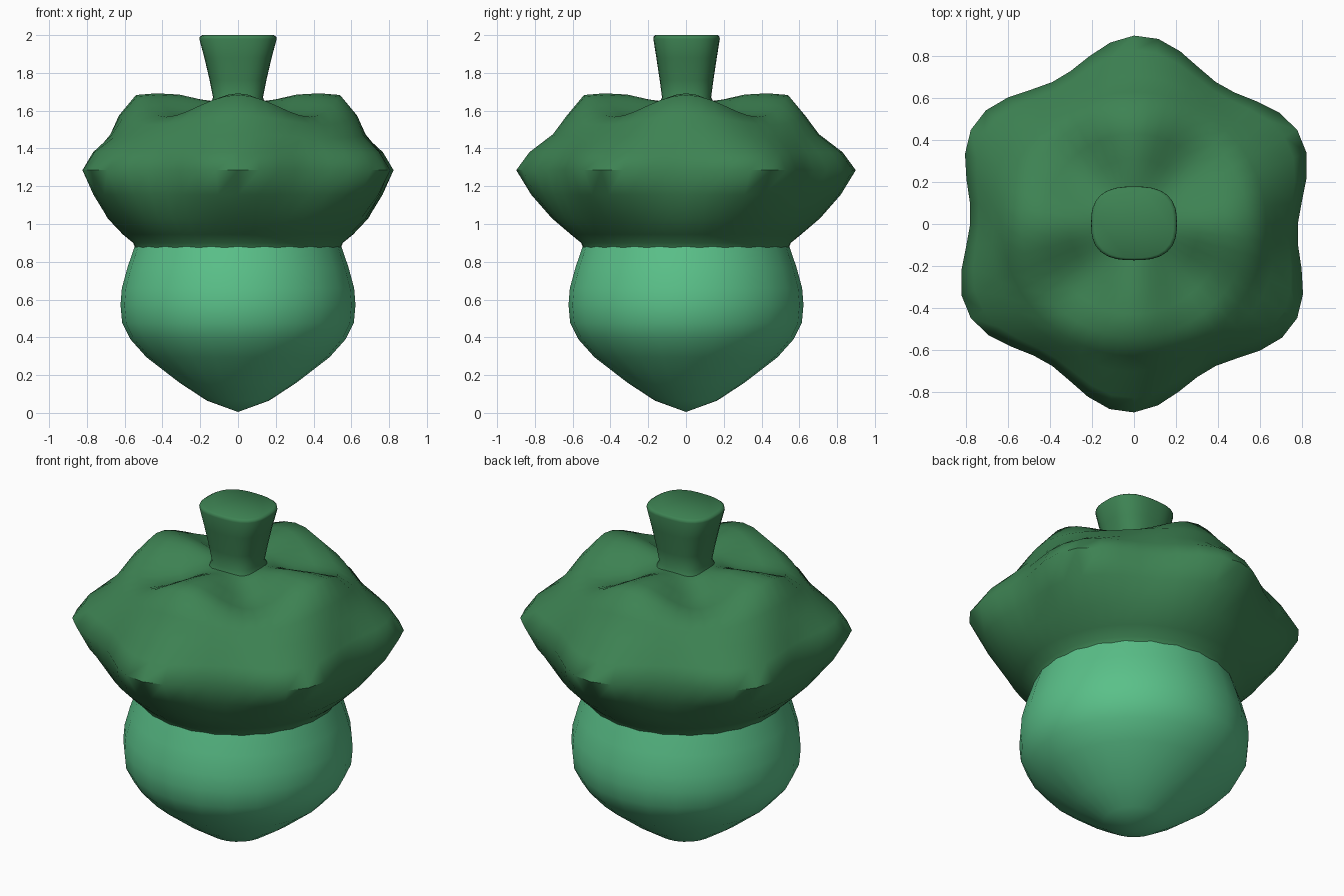
import bpy, bmesh, math
from math import cos, sin, radians

if "Cube" in bpy.data.objects:
    bpy.data.objects.remove(bpy.data.objects["Cube"])


def material(name, rgb):
    m = bpy.data.materials.new(name)
    m.diffuse_color = (*rgb, 1)
    m.use_nodes = True
    m.node_tree.nodes["Principled BSDF"].inputs["Base Color"].default_value = m.diffuse_color
    return m


light_green = material("light green", (0.102, 0.53, 0.25))
dark_green = material("dark green", (0.047, 0.225, 0.086))


def loft(name, rings, point, mat, n=24, start_pole=None, close_end=True, phase=0):
    """Skin a stack of closed rings; point(ring, angle) gives each position."""
    bm = bmesh.new()
    loops = []
    for ring in rings:
        loops.append([bm.verts.new(point(ring, phase + 2 * math.pi * i / n)) for i in range(n)])
    for a, b in zip(loops, loops[1:]):
        for i in range(n):
            j = (i + 1) % n
            bm.faces.new((a[i], a[j], b[j], b[i]))
    if start_pole:
        p = bm.verts.new(start_pole)
        for i in range(n):
            bm.faces.new((p, loops[0][(i + 1) % n], loops[0][i]))
    if close_end:
        bm.faces.new(loops[-1])
    bmesh.ops.recalc_face_normals(bm, faces=bm.faces)
    me = bpy.data.meshes.new(name)
    bm.to_mesh(me)
    bm.free()
    ob = bpy.data.objects.new(name, me)
    bpy.context.collection.objects.link(ob)
    me.materials.append(mat)
    bpy.ops.object.select_all(action='DESELECT')
    ob.select_set(True)
    bpy.context.view_layer.objects.active = ob
    bpy.ops.object.shade_smooth_by_angle(angle=radians(60))
    return ob


# nut: pointed round body (radius, height)
nut = [(0.165, 0.065), (0.31, 0.16), (0.485, 0.295), (0.57, 0.39), (0.613, 0.475),
       (0.622, 0.57), (0.615, 0.66), (0.585, 0.77), (0.548, 0.88), (0.535, 0.92)]
loft("nut", nut, lambda r, a: (r[0] * cos(a), r[0] * sin(a), r[1]),
     light_green, start_pole=(0, 0, 0.005))

# cap: six lobes round the rim, four humps on top
# (radius, height, rim lobe size, hump height)
cap = [(0.50, 0.90, 0, 0), (0.545, 0.875, 0, 0), (0.555, 0.90, 0, 0), (0.61, 0.945, 0, 0),
       (0.70, 1.03, 0.01, 0), (0.785, 1.155, 0.035, 0), (0.84, 1.285, 0.06, 0),
       (0.785, 1.38, 0.045, 0), (0.69, 1.465, 0.015, 0.01), (0.63, 1.55, 0, 0.025),
       (0.54, 1.625, 0, 0.058), (0.43, 1.632, 0, 0.06), (0.31, 1.635, 0, 0.05),
       (0.20, 1.645, 0, 0.015), (0.13, 1.65, 0, 0)]


def cap_point(r, a):
    rad = r[0] + r[2] * cos(6 * (a - radians(88)))
    return (rad * cos(a), rad * sin(a), r[1] + r[3] * cos(4 * a))


loft("cap", cap, cap_point, dark_green, n=48)

# stem: flared rounded-square stalk (half width, half depth, height)
stem = [(0.15, 0.15, 1.63), (0.132, 0.13, 1.67), (0.15, 0.142, 1.76), (0.178, 0.16, 1.88),
        (0.205, 0.176, 1.98), (0.202, 0.174, 1.992), (0.188, 0.165, 2.0)]


def stem_point(r, a):
    k = (abs(cos(a)) ** 2.7 + abs(sin(a)) ** 2.7) ** (-1 / 2.7)
    return (r[0] * k * cos(a), r[1] * k * sin(a) + 0.003, r[2])


loft("stem", stem, stem_point, dark_green, n=32)
